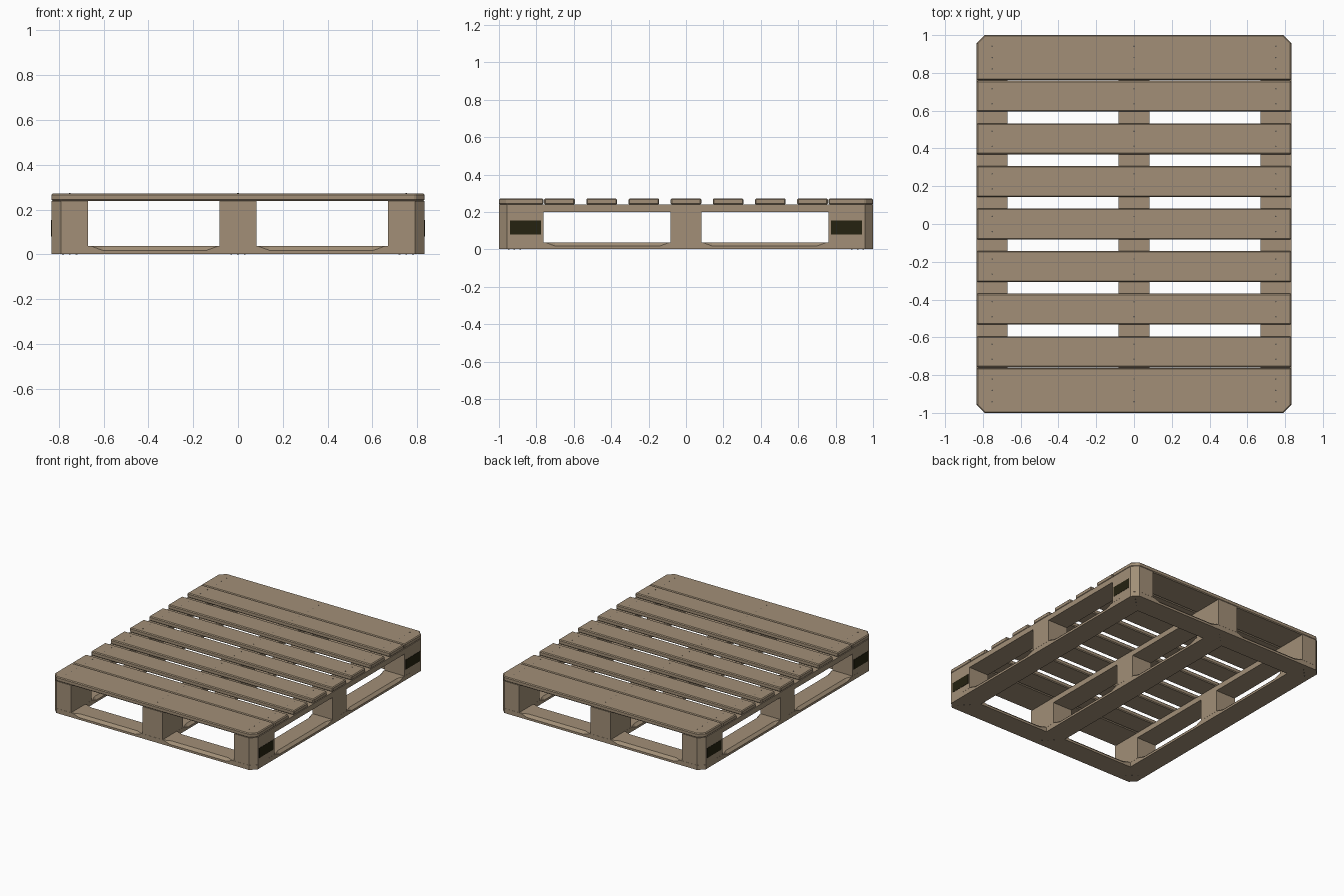
import bpy, bmesh
from mathutils import Vector

cube = bpy.data.objects.get("Cube")
if cube:
    bpy.data.objects.remove(cube, do_unlink=True)

HX, HY, CUT = 0.833, 1.0, 0.042      # half sizes and corner cut
Z_FOOT, Z_BASE, Z_BLOCK, Z_STRING, Z_TOP = 0.002, 0.037, 0.2, 0.239, 0.272
W = 0.164                            # plank width
END = 0.238                          # wide end plank


def material(name, rgb):
    m = bpy.data.materials.new(name)
    m.use_nodes = True
    m.diffuse_color = (*rgb, 1)
    m.node_tree.nodes["Principled BSDF"].inputs["Base Color"].default_value = (*rgb, 1)
    return m


wood = material("weathered wood", (0.36, 0.275, 0.185))
dark = material("dark stamp", (0.018, 0.016, 0.005))
steel = material("nail steel", (0.09, 0.08, 0.07))


def finish(name, bm, mat, bevel=0):
    bmesh.ops.recalc_face_normals(bm, faces=bm.faces)
    me = bpy.data.meshes.new(name)
    bm.to_mesh(me)
    bm.free()
    me.materials.append(mat)
    ob = bpy.data.objects.new(name, me)
    bpy.context.collection.objects.link(ob)
    if bevel:
        mod = ob.modifiers.new("worn edges", "BEVEL")
        mod.width = bevel
        mod.segments = 1
    return ob


def plank(name, x0, x1, y0, y1, z0, z1, mat=wood, bevel=0):
    """Upright prism; corners lying on the outer pallet corners are cut off."""
    outline = []
    for x, y, first in ((x0, y0, "y"), (x1, y0, "x"), (x1, y1, "y"), (x0, y1, "x")):
        if abs(x) > HX - 0.005 and abs(y) > HY - 0.005 and mat is wood:
            sx, sy = (1 if x > 0 else -1), (1 if y > 0 else -1)
            pair = [(x, y - sy * CUT), (x - sx * CUT, y)]
            outline += pair if first == "y" else pair[::-1]
        else:
            outline.append((x, y))
    bm = bmesh.new()
    low = bm.faces.new([bm.verts.new((x, y, z0)) for x, y in outline])
    ext = bmesh.ops.extrude_face_region(bm, geom=[low])
    verts = [g for g in ext["geom"] if isinstance(g, bmesh.types.BMVert)]
    bmesh.ops.translate(bm, vec=(0, 0, z1 - z0), verts=verts)
    return finish(name, bm, mat, bevel)


def base_board(name, centre, half_len, bays, along_x, outer=0):
    """Bottom board lofted along its length, top edges shaved between blocks."""
    tiny, drop, ramp = 0.0006, 0.019, 0.05
    stations = [(-half_len, tiny)]
    for a, b in bays:
        stations += [(a, tiny), (a + ramp, drop), (b - ramp, drop), (b, tiny)]
    stations.append((half_len, tiny))
    if outer:
        stations.insert(1, (-half_len + CUT, tiny))
        stations.insert(-1, (half_len - CUT, tiny))
    bm = bmesh.new()
    rings = []
    for s, c in stations:
        lo, hi = -W / 2, W / 2
        if outer and abs(s) > half_len - 0.001:      # clipped outer corner
            if outer > 0:
                hi -= CUT
            else:
                lo += CUT
        section = [(lo, Z_FOOT), (hi, Z_FOOT), (hi, Z_BASE - c), (hi - c, Z_BASE),
                   (lo + c, Z_BASE), (lo, Z_BASE - c)]
        rings.append([bm.verts.new((s, centre + t, z) if along_x else (centre + t, s, z))
                      for t, z in section])
    for r, q in zip(rings, rings[1:]):
        for i in range(len(r)):
            j = (i + 1) % len(r)
            bm.faces.new((r[i], r[j], q[j], q[i]))
    bm.faces.new(rings[0])
    bm.faces.new(rings[-1])
    return finish(name, bm, wood)


side_x = HX - W / 2
columns = (("left", side_x), ("middle", 0), ("right", -side_x))

# Bottom frame
x_bays = [(-0.655, -0.09), (0.09, 0.655)]
y_bays = [(-0.75, -0.09), (0.09, 0.75)]
for label, sign in (("front", -1), ("back", 1)):
    base_board(label + "_base_board", sign * (HY - W / 2), HX, x_bays, True, sign)
for label, x in columns:
    base_board(label + "_base_board", x, HY - W, y_bays, False)

# Blocks and the stringers above them
for label, x in columns:
    x0, x1 = x - W / 2, x + W / 2
    for row, y0, y1 in (("front", -HY, END - HY), ("centre", -W / 2, W / 2),
                        ("back", HY - END, HY)):
        plank(f"{label}_{row}_block", x0, x1, y0, y1, Z_BASE, Z_BLOCK)
    plank(label + "_stringer", x0, x1, -HY, HY, Z_BLOCK, Z_STRING)

# Deck planks
deck = [(-HY, END - HY)]
deck += [(i * 0.2255 - W / 2, i * 0.2255 + W / 2) for i in range(-3, 4)]
deck.append((HY - END, HY))
for i, (y0, y1) in enumerate(deck):
    plank(f"deck_plank_{i + 1}", -HX, HX, y0, y1, Z_STRING, Z_TOP, bevel=0.006)

# Stamped plates on the outer faces of the corner blocks
for side, sx in (("left", 1), ("right", -1)):
    for row, sy in (("front", -1), ("back", 1)):
        xs = sorted((sx * (HX - 0.002), sx * (HX + 0.002)))
        ys = sorted((sy * 0.775, sy * 0.942))
        plank(f"{side}_{row}_stamp", *xs, *ys, 0.08, 0.153, mat=dark)

# Nail heads on the deck and under the frame
bm = bmesh.new()


def nail(x, y, z):
    res = bmesh.ops.create_cone(bm, cap_ends=True, segments=8, radius1=0.004,
                                radius2=0.004, depth=0.004)
    bmesh.ops.translate(bm, vec=Vector((x, y, z)), verts=res["verts"])


for _, x in columns:
    for y0, y1 in deck:
        mid = (y0 + y1) / 2
        wide = y1 - y0 > 0.2
        for dy in ((-0.06, 0, 0.06) if wide else (-0.04, 0.04)):
            nail(x, mid + dy, Z_TOP - 0.001)
    for sign in (-1, 1):
        for d in (-0.03, 0, 0.03):
            nail(x + d, sign * (0.917 + d), 0.002)
finish("nail_heads", bm, steel)
